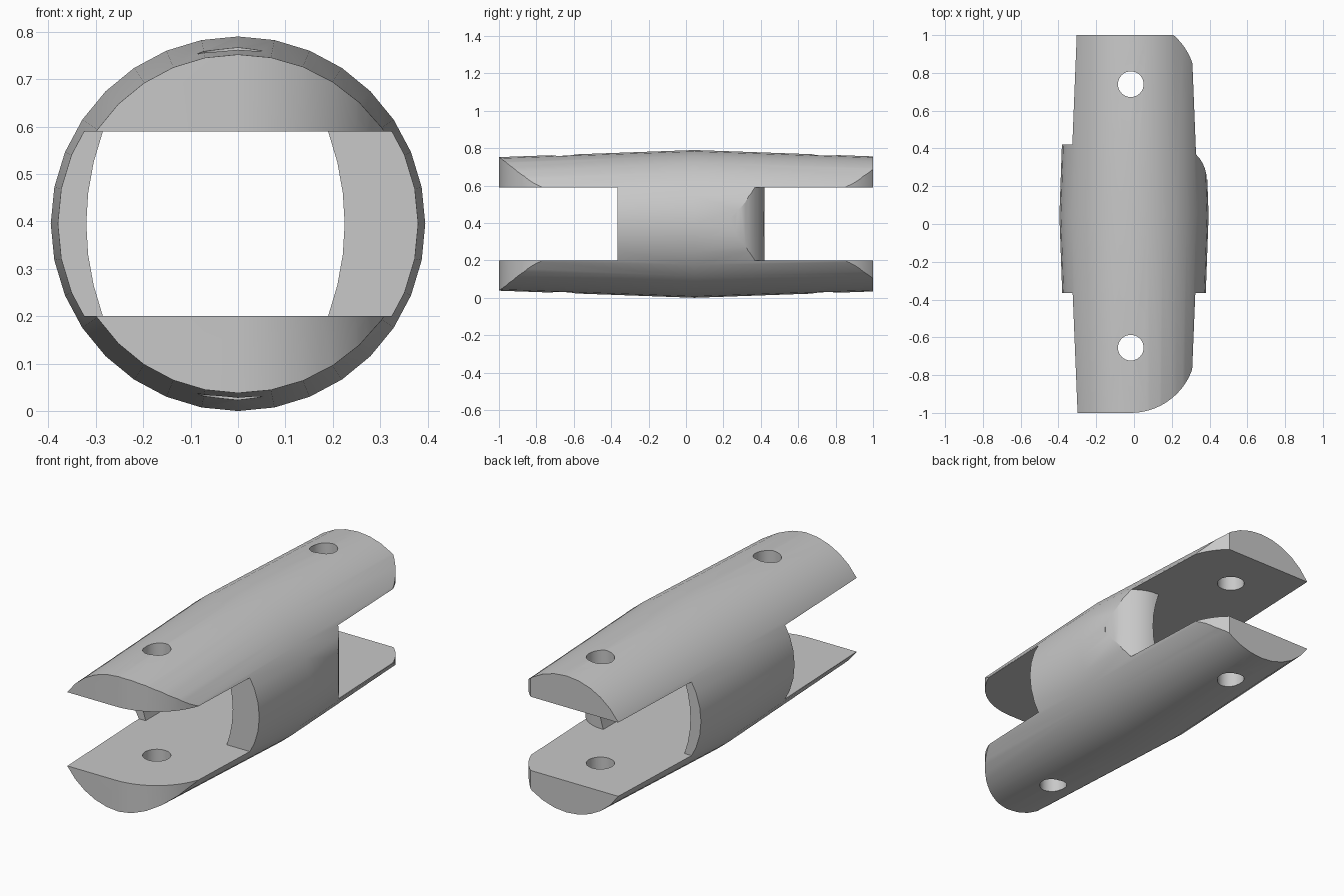
import bpy
import bmesh
from math import sin, cos, pi, radians

if "Cube" in bpy.data.objects:
    bpy.data.objects.remove(bpy.data.objects["Cube"])

MID_Z, SLOT_LOW, SLOT_HIGH = 0.395, 0.2, 0.59
PIN_X, PIN_R, TIP_R = -0.017, 0.068, 0.345
PIN_Y = {-1: -0.655, 1: 0.74}

steel = bpy.data.materials.new("plain grey")
steel.use_nodes = True
grey = (0.58, 0.58, 0.58, 1)
steel.diffuse_color = grey
steel.node_tree.nodes["Principled BSDF"].inputs["Base Color"].default_value = grey


def loft(name, rings):
    """Closed solid through a list of matching rings of points."""
    bm = bmesh.new()
    loops = [[bm.verts.new(p) for p in ring] for ring in rings]
    n = len(loops[0])
    for a, b in zip(loops, loops[1:]):
        for i in range(n):
            j = (i + 1) % n
            bm.faces.new((a[i], a[j], b[j], b[i]))
    bm.faces.new(loops[0][::-1])
    bm.faces.new(loops[-1])
    bmesh.ops.recalc_face_normals(bm, faces=bm.faces)
    mesh = bpy.data.meshes.new(name)
    bm.to_mesh(mesh)
    bm.free()
    mesh.materials.append(steel)
    obj = bpy.data.objects.new(name, mesh)
    bpy.context.collection.objects.link(obj)
    return obj


def arc(cx, cy, r, start, end, steps):
    angles = [radians(start + (end - start) * i / steps) for i in range(steps + 1)]
    return [(cx + r * cos(a), cy + r * sin(a)) for a in angles]


def plan_prism(name, outline, low, high):
    return loft(name, [[(x, y, z) for x, y in outline] for z in (low, high)])


# Barrel body, widest near the middle and tapering to both ends
def ring(y, r):
    return [(r * sin(2 * pi * i / 32), y, MID_Z + r * cos(2 * pi * i / 32))
            for i in range(32)]


body = loft("coupling_body", [ring(-1, 0.357), ring(0.045, 0.395), ring(1, 0.361)])
cutters = []

# Front fork slot
cutters.append(plan_prism("front_slot", [(-.6, -1.2), (.6, -1.2), (.6, -.365), (-.6, -.365)],
                          SLOT_LOW, SLOT_HIGH))

# Back fork slot, rounding off the left web
back = [(-.6, 1.2), (-.6, .42)] + arc(.2, .235, .185, 90, 0, 10) + [(.6, .235), (.6, 1.2)]
cutters.append(plan_prism("back_slot", back, SLOT_LOW, SLOT_HIGH))

# Central opening with bowed sides between the webs
side = []
for i in range(7):
    t = -1 + i / 3
    side.append((0.2725 - 0.035 * t * t, MID_Z + t * (SLOT_HIGH - MID_Z)))
outline = [(-0.0475 + h, z) for h, z in side] + [(-0.0475 - h, z) for h, z in reversed(side)]
cutters.append(loft("opening", [[(x, y, z) for x, z in outline] for y in (-.7, .7)]))

# Rounded blade tips and pin holes at each end
for end, y in PIN_Y.items():
    tip = arc(PIN_X, y, TIP_R, 90 * end, 0, 16) + [(.7, y), (.7, 1.3 * end), (PIN_X, 1.3 * end)]
    cutters.append(plan_prism("tip_cut", tip, -.2, 1))
    hole = arc(PIN_X, y, PIN_R, 0, 360, 32)[:-1]
    cutters.append(plan_prism("pin_hole", hole, -.2, 1))

# Cut the body
bpy.context.view_layer.objects.active = body
for cutter in cutters:
    cutter.hide_render = True
    mod = body.modifiers.new(cutter.name, 'BOOLEAN')
    mod.operation = 'DIFFERENCE'
    mod.solver = 'EXACT'
    mod.object = cutter
    bpy.ops.object.modifier_apply(modifier=mod.name)
    bpy.data.objects.remove(cutter)

bpy.ops.object.select_all(action='DESELECT')
body.select_set(True)
bpy.ops.object.shade_smooth_by_angle(angle=radians(25))
